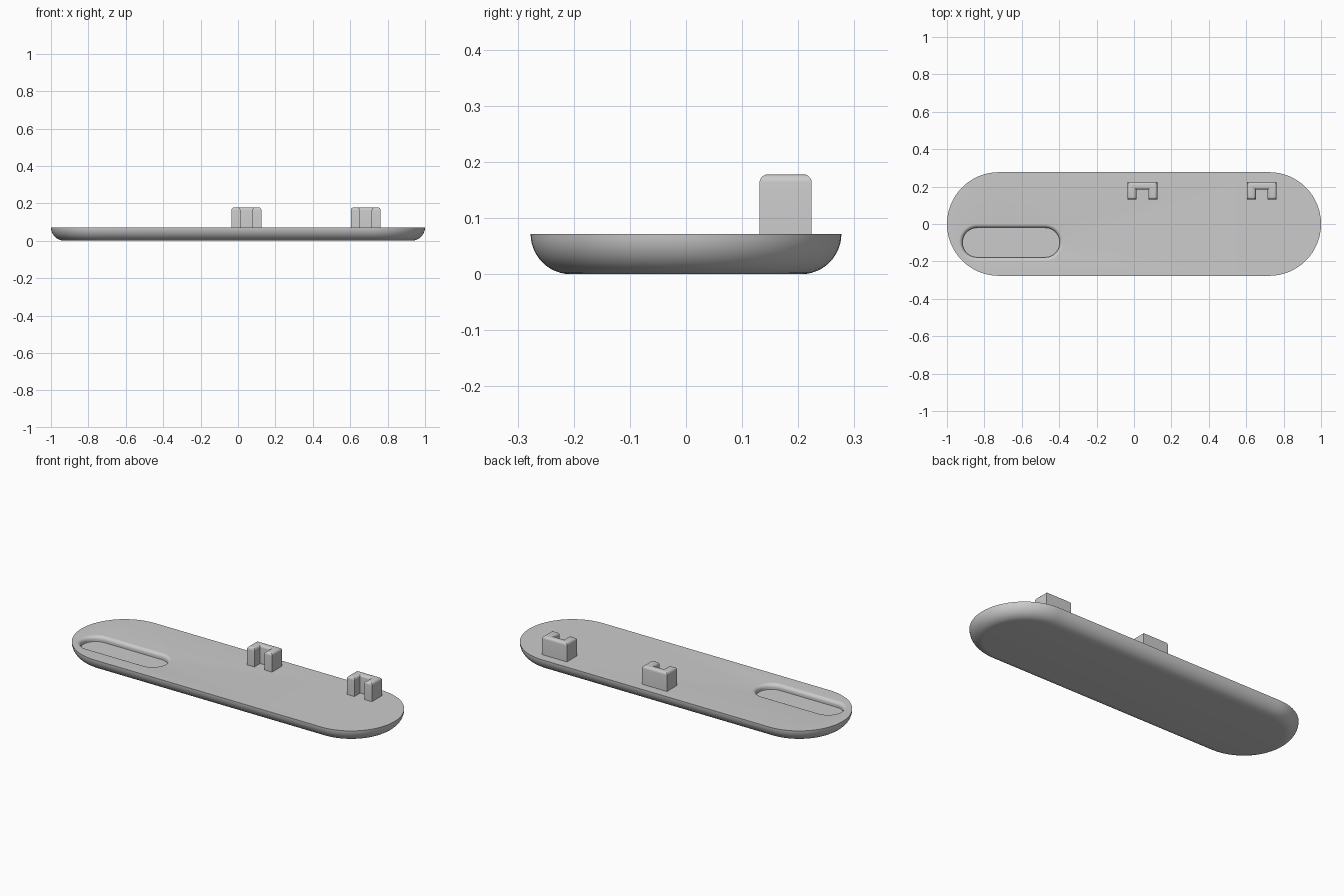
import bpy, bmesh
from math import pi, sin, cos, radians

cube = bpy.data.objects.get("Cube")
if cube:
    bpy.data.objects.remove(cube, do_unlink=True)

# Single plain grey
grey = bpy.data.materials.new("plain_grey")
grey.use_nodes = True
colour = (0.6, 0.6, 0.6, 1)
grey.diffuse_color = colour
grey.node_tree.nodes["Principled BSDF"].inputs["Base Color"].default_value = colour


def make_object(name, bm):
    bmesh.ops.recalc_face_normals(bm, faces=bm.faces)
    mesh = bpy.data.meshes.new(name)
    bm.to_mesh(mesh)
    bm.free()
    mesh.materials.append(grey)
    obj = bpy.data.objects.new(name, mesh)
    bpy.context.collection.objects.link(obj)
    return obj


def smooth(obj):
    bpy.ops.object.select_all(action="DESELECT")
    obj.select_set(True)
    bpy.context.view_layer.objects.active = obj
    bpy.ops.object.shade_smooth_by_angle(angle=radians(35))


def slot_ring(bm, cx, cy, half_straight, radius, z, steps=32):
    """Ring of vertices along a straight slot with round ends."""
    ring = []
    for side, start in ((1, -pi / 2), (-1, pi / 2)):
        for i in range(steps + 1):
            a = start + pi * i / steps
            ring.append(bm.verts.new((cx + side * half_straight + radius * cos(a),
                                      cy + radius * sin(a), z)))
    return ring


def loft(bm, rings):
    for low, high in zip(rings, rings[1:]):
        for i in range(len(low)):
            j = (i + 1) % len(low)
            bm.faces.new((low[i], low[j], high[j], high[i]))


# Plate: flat bottom, quarter-round side, flat top with a sunken slot
TOP, HALF_WIDTH, ROUND, ARC = 0.072, 0.277, 0.072, 12
bm = bmesh.new()
outer = []
for k in range(ARC + 1):
    a = pi / 2 * k / ARC
    outer.append(slot_ring(bm, 0, 0, 1 - HALF_WIDTH,
                           HALF_WIDTH - ROUND + ROUND * sin(a),
                           TOP - ROUND * cos(a)))
loft(bm, outer)
bm.faces.new(outer[0])

# Recess: soft rim rolling down to a sharp-edged floor
RIM, DEPTH, SLOT_R = 0.02, 0.03, 0.079
recess = [slot_ring(bm, -0.657, -0.099, 0.181, SLOT_R, TOP - DEPTH)]
for k in range(9):
    a = pi / 2 * k / 8
    recess.append(slot_ring(bm, -0.657, -0.099, 0.181,
                            SLOT_R + RIM * (1 - cos(a)),
                            TOP - RIM + RIM * sin(a)))
loft(bm, recess)
bm.faces.new(recess[0])

# Top face spans between the outer edge and the recess rim
edges = [bm.edges.get((r[i], r[i - 1])) for r in (outer[-1], recess[-1])
         for i in range(len(r))]
bmesh.ops.triangle_fill(bm, edges=edges, use_beauty=True, use_dissolve=False)
smooth(make_object("plate", bm))


# U-shaped clips opening to the front, with rounded top edges
def clip(name, cx):
    half, front, back, inner, wall = 0.08, 0.131, 0.224, 0.032, 0.184
    profile = [(-half, front), (-inner, front), (-inner, wall), (inner, wall),
               (inner, front), (half, front), (half, back), (-half, back)]
    bm = bmesh.new()
    base = bm.faces.new([bm.verts.new((cx + x, y, TOP - 0.01)) for x, y in profile])
    result = bmesh.ops.extrude_face_region(bm, geom=[base])
    top = [v for v in result["geom"] if isinstance(v, bmesh.types.BMVert)]
    bmesh.ops.translate(bm, verts=top, vec=(0, 0, 0.178 - TOP + 0.01))
    rim = [e for e in bm.edges if all(v in top for v in e.verts)]
    bmesh.ops.bevel(bm, geom=rim, offset=0.015, segments=5, profile=0.5,
                    affect="EDGES")
    smooth(make_object(name, bm))


clip("middle_clip", 0.045)
clip("left_clip", 0.683)
